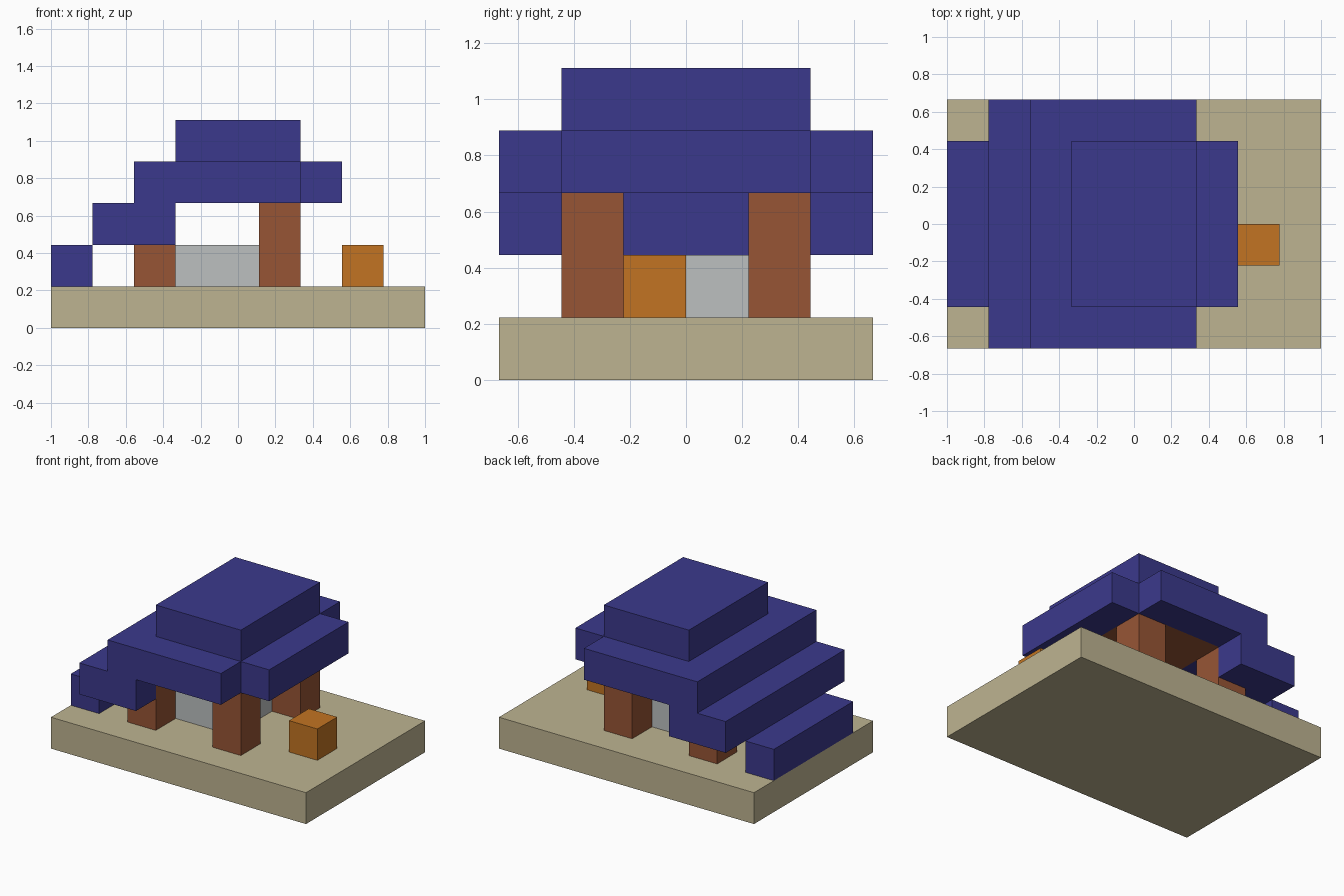
import bpy
import bmesh
from mathutils import Matrix, Vector

cube = bpy.data.objects.get("Cube")
if cube:
    bpy.data.objects.remove(cube, do_unlink=True)

UNIT = 2 / 9                       # one block
ORIGIN = Vector((-1, -3 * UNIT, 0))


def linear(c):
    c /= 255
    return c / 12.92 if c <= 0.04045 else ((c + 0.055) / 1.055) ** 2.4


def material(name, *rgb):
    color = (*(linear(c) for c in rgb), 1)
    mat = bpy.data.materials.new(name)
    mat.use_nodes = True
    mat.diffuse_color = color
    bsdf = mat.node_tree.nodes["Principled BSDF"]
    bsdf.inputs["Base Color"].default_value = color
    bsdf.inputs["Roughness"].default_value = 0.9
    return mat


def blocks(name, mat, *boxes):
    """One object from boxes given as (low corner, high corner) in block units."""
    bm = bmesh.new()
    for low, high in boxes:
        a, b = Vector(low) * UNIT + ORIGIN, Vector(high) * UNIT + ORIGIN
        place = Matrix.Translation((a + b) / 2) @ Matrix.Diagonal((*(b - a), 1))
        bmesh.ops.create_cube(bm, size=1, matrix=place)
    mesh = bpy.data.meshes.new(name)
    bm.to_mesh(mesh)
    bm.free()
    mesh.materials.append(mat)
    obj = bpy.data.objects.new(name, mesh)
    bpy.context.collection.objects.link(obj)
    return obj


sand = material("sand", 190, 180, 145)
blue = material("roof blue", 59, 57, 140)
brown = material("wood brown", 151, 85, 53)
gray = material("stone gray", 188, 192, 192)
orange = material("orange", 194, 116, 34)

# Ground slab
blocks("ground", sand, ((0, 0, 0), (9, 6, 1)))

# Stepped roof, sloping down on one side
blocks("roof_lowest_step", blue, ((0, 1, 1), (1, 5, 2)))
blocks("roof_lower_step", blue,
       ((1, 0, 2), (2, 6, 3)),
       ((2, 0, 2), (3, 1, 3)),
       ((2, 5, 2), (3, 6, 3)))
blocks("roof_eaves", blue,
       ((2, 0, 3), (3, 6, 4)),
       ((3, 0, 3), (6, 1, 4)),
       ((3, 5, 3), (6, 6, 4)),
       ((6, 1, 3), (7, 5, 4)))
blocks("roof_top", blue, ((3, 1, 4), (6, 5, 5)))

# Wooden ceiling inside the eaves
blocks("ceiling", brown, ((3, 1, 3), (6, 5, 4)))

# Four corner posts
for side, y in (("front", 1), ("back", 4)):
    for end, x in (("right", 2), ("left", 5)):
        blocks(f"{side}_{end}_post", brown, ((x, y, 1), (x + 1, y + 1, 3)))

# Stone platform under the roof and a box outside
blocks("stone_platform", gray, ((3, 2, 1), (5, 4, 2)))
blocks("outdoor_box", orange, ((7, 2, 1), (8, 3, 2)))
